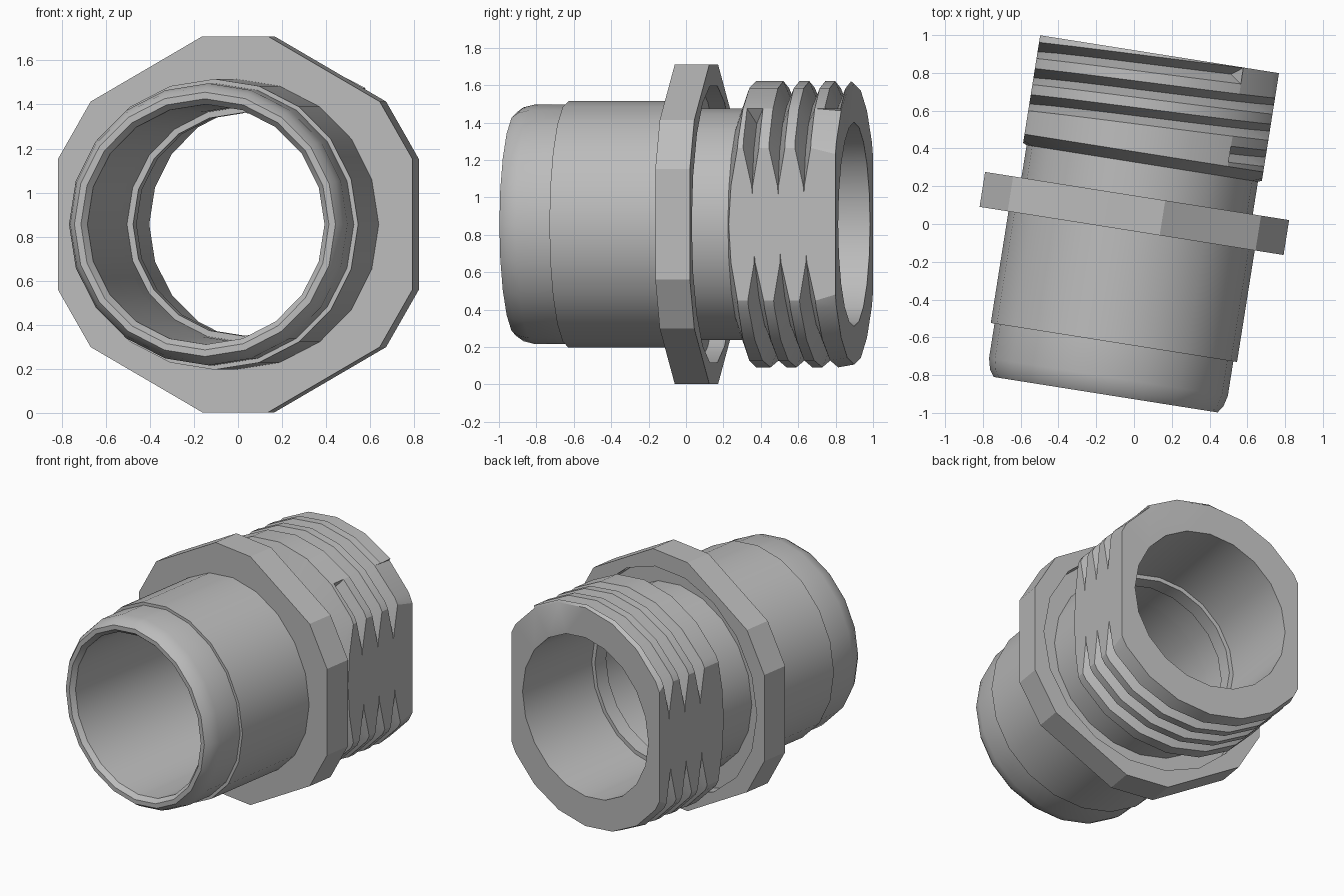
import bpy, bmesh
from math import radians, sin, cos
from mathutils import Vector, Matrix

cube = bpy.data.objects.get("Cube")
if cube:
    bpy.data.objects.remove(cube)

metal = bpy.data.materials.new("grey_metal")
metal.use_nodes = True
GREY = (0.5, 0.5, 0.5, 1)
metal.diffuse_color = GREY
metal.node_tree.nodes["Principled BSDF"].inputs["Base Color"].default_value = GREY

# The fitting lies along y, turned slightly about z
PLACE = Matrix.Translation((-0.007, 0, 0.856)) @ Matrix.Rotation(radians(-9), 4, 'Z')


def lathe(profile_at, sides, start=0):
    """Spin a closed (y, r) profile about y; profile_at(turn) may vary round the turn."""
    bm = bmesh.new()
    columns = []
    for i in range(sides + 1):
        turn = i / sides
        a = radians(start - 360 * turn)
        columns.append([bm.verts.new((r * cos(a), y, r * sin(a)))
                        for y, r in profile_at(turn)])
    for left, right in zip(columns, columns[1:]):
        for k in range(len(left)):
            n = (k + 1) % len(left)
            bm.faces.new((left[k], left[n], right[n], right[k]))
    bmesh.ops.remove_doubles(bm, verts=bm.verts[:], dist=0.0002)
    # Close the ends of a spiral groove where it stops at the seam
    bmesh.ops.holes_fill(bm, edges=[e for e in bm.edges if e.is_boundary], sides=0)
    return bm


def finish(bm, name):
    bmesh.ops.recalc_face_normals(bm, faces=bm.faces[:])
    mesh = bpy.data.meshes.new(name)
    bm.to_mesh(mesh)
    bm.free()
    mesh.materials.append(metal)
    obj = bpy.data.objects.new(name, mesh)
    bpy.context.collection.objects.link(obj)
    obj.matrix_world = PLACE
    bpy.ops.object.select_all(action='DESELECT')
    obj.select_set(True)
    bpy.context.view_layer.objects.active = obj
    bpy.ops.object.shade_smooth_by_angle(angle=radians(25))


# Front barrel with rounded nose, chamfered mouth and a small step
BARREL = [(-0.915, 0.6), (-0.88, 0.625), (-0.82, 0.64), (-0.635, 0.64),
          (-0.635, 0.66), (0, 0.66), (0, 0.535), (-0.885, 0.545), (-0.915, 0.57)]
finish(lathe(lambda turn: BARREL, 20, 54), "barrel")

# Neck and spiral thread
CREST, ROOT, PITCH, HALF = 0.765, 0.665, 0.14, 0.043


def thread_profile(turn):
    points = [(0, 0.62), (0.325, 0.62), (0.38, CREST)]
    for k in range(3):
        y = 0.445 + PITCH * (turn + k)
        points += [(y - HALF, CREST), (y, ROOT), (y + HALF, CREST)]
    return points + [(0.91, 0.75), (0.91, 0.545), (0.3, 0.535),
                     (0.3, 0.507), (0.2, 0.507), (0.2, 0.535), (0, 0.535)]


thread = lathe(thread_profile, 20, 54)

# Two flats milled along the sides of the thread
for side in (-1, 1):
    cut = bmesh.ops.bisect_plane(
        thread, geom=thread.verts[:] + thread.edges[:] + thread.faces[:],
        plane_co=Vector((side * 0.64, 0, 0)), plane_no=Vector((side, 0, 0)),
        clear_outer=True)
    rim = [e for e in cut["geom_cut"] if isinstance(e, bmesh.types.BMEdge)]
    bmesh.ops.triangle_fill(thread, edges=rim, use_beauty=True)
finish(thread, "threaded_neck")


# Hexagonal collar with trimmed corners and a recess in its back face
def collar_profile(turn):
    middle_of_side = round(turn * 18) % 3 == 0
    rim = 0.867 * (cos(radians(20)) if middle_of_side else 1)
    return [(-0.037, 0.6), (-0.037, rim), (0.15, rim),
            (0.15, 0.75), (0.06, 0.75), (0.06, 0.6)]


finish(lathe(collar_profile, 18), "hex_collar")
